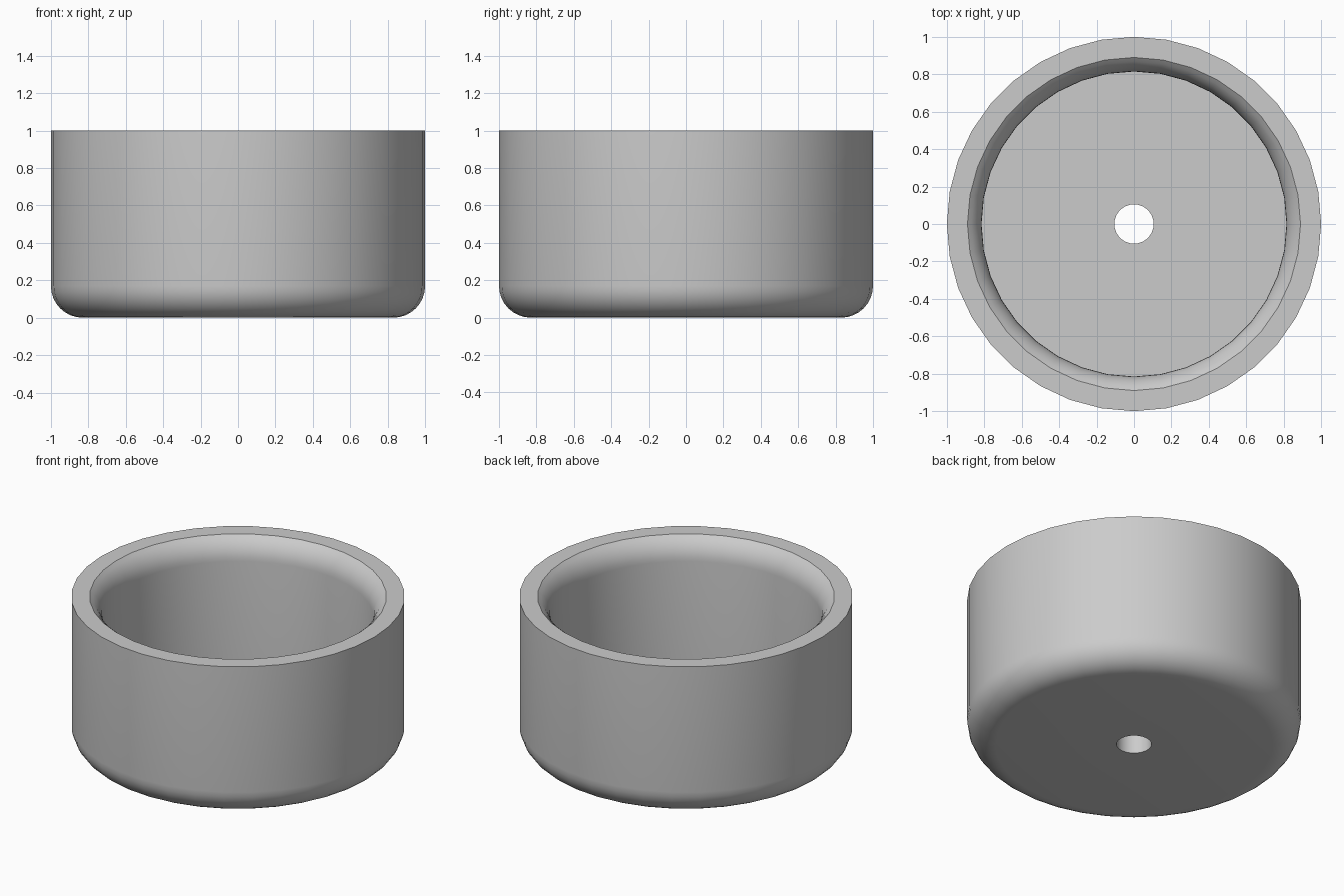
import bpy
import math

cube = bpy.data.objects.get("Cube")
if cube:
    bpy.data.objects.remove(cube, do_unlink=True)

SEGMENTS = 36
HOLE, INNER, OUTER = 0.105, 0.815, 1.0
FLOOR, TOP = 0.18, 1.0
FILLET, FLARE = 0.17, 0.18


def arc(cx, cz, radius, start, end, steps):
    """Points (r, z) along an arc, angles in degrees."""
    angles = [math.radians(start + (end - start) * i / steps) for i in range(steps + 1)]
    return [(cx + radius * math.cos(a), cz + radius * math.sin(a)) for a in angles]


# Closed section: drain hole, rounded base, outer wall, rim, flared mouth, floor
profile = [(HOLE, FLOOR), (HOLE, 0)]
profile += arc(OUTER - FILLET, FILLET, FILLET, -90, 0, 8)
profile += [(OUTER, TOP)]
mouth_tilt = math.degrees(math.acos(1 - 0.075 / FLARE))
mouth_z = TOP - FLARE * math.sin(math.radians(mouth_tilt))
profile += arc(INNER + FLARE, mouth_z, FLARE, 180 - mouth_tilt, 180, 6)
profile += [(INNER, FLOOR)]

# Revolve the section around z
verts, faces = [], []
count = len(profile)
for s in range(SEGMENTS):
    a = 2 * math.pi * s / SEGMENTS
    verts += [(r * math.cos(a), r * math.sin(a), z) for r, z in profile]
    n = (s + 1) % SEGMENTS
    for i in range(count):
        j = (i + 1) % count
        faces.append((s * count + i, s * count + j, n * count + j, n * count + i))

mesh = bpy.data.meshes.new("round_pot")
mesh.from_pydata(verts, [], faces)
mesh.update()
pot = bpy.data.objects.new("round_pot", mesh)
bpy.context.collection.objects.link(pot)

# Outward normals and smooth shading with crisp rim and floor edges
import bmesh
bm = bmesh.new()
bm.from_mesh(mesh)
bmesh.ops.recalc_face_normals(bm, faces=bm.faces)
bm.to_mesh(mesh)
bm.free()
bpy.ops.object.select_all(action='DESELECT')
pot.select_set(True)
bpy.context.view_layer.objects.active = pot
bpy.ops.object.shade_smooth_by_angle(angle=math.radians(30))

# Plain grey finish
grey = bpy.data.materials.new("plain_grey")
grey.use_nodes = True
colour = (0.6, 0.6, 0.6, 1)
grey.diffuse_color = colour
grey.node_tree.nodes["Principled BSDF"].inputs["Base Color"].default_value = colour
mesh.materials.append(grey)
